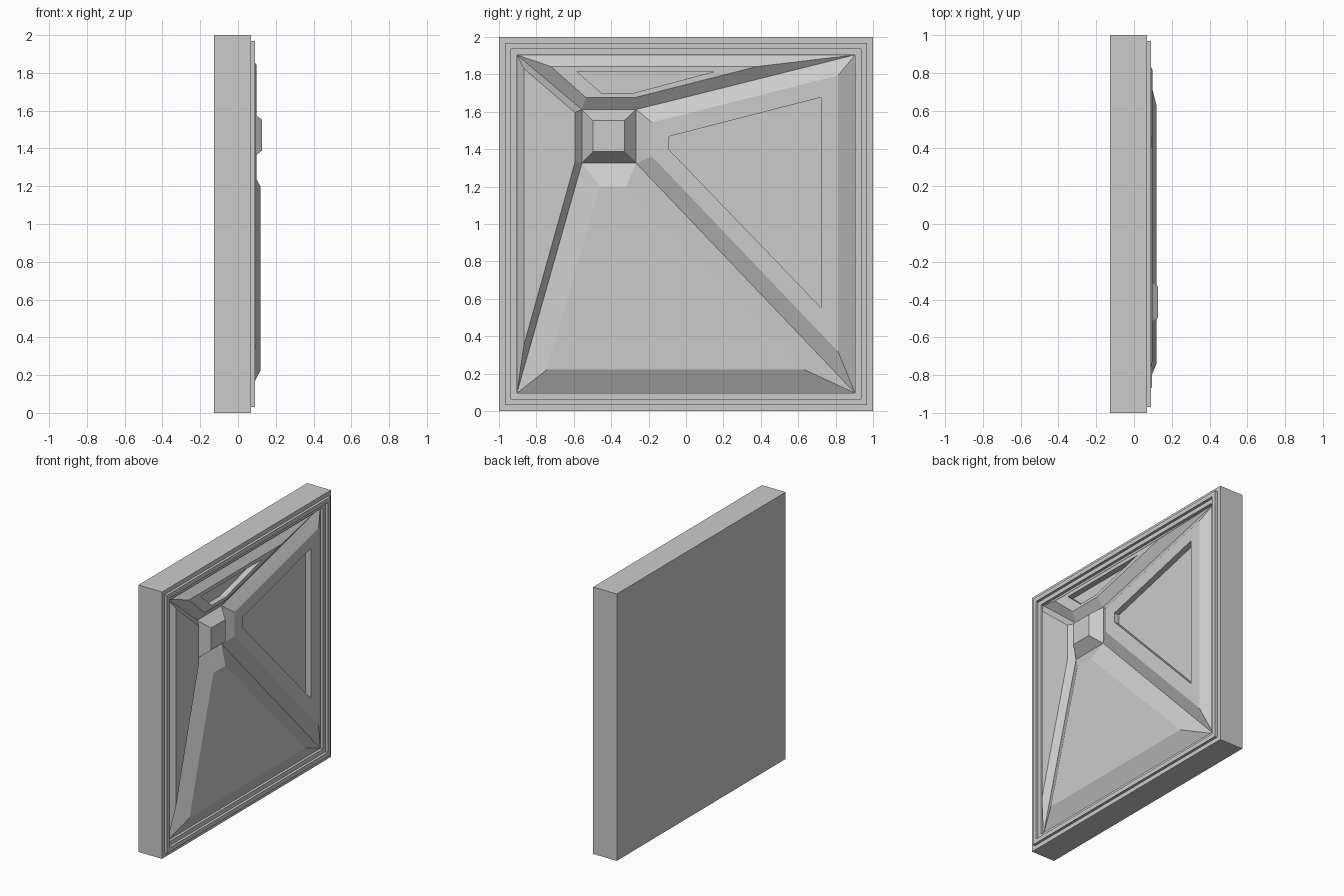
import bpy, bmesh

if "Cube" in bpy.data.objects:
    bpy.data.objects.remove(bpy.data.objects["Cube"])


def loft(name, rings, cap_start=False):
    """Join rings of (y, z) points, each at a depth x, and cap the last ring."""
    bm = bmesh.new()
    loops = [[bm.verts.new((x, y, z)) for y, z in pts] for x, pts in rings]
    for a, b in zip(loops, loops[1:]):
        n = len(a)
        for i in range(n):
            j = (i + 1) % n
            bm.faces.new((a[i], a[j], b[j], b[i]))
    bm.faces.new(loops[-1])
    if cap_start:
        bm.faces.new(loops[0][::-1])
    me = bpy.data.meshes.new(name)
    bm.to_mesh(me)
    bm.free()
    ob = bpy.data.objects.new(name, me)
    bpy.context.collection.objects.link(ob)
    return ob


def rect(y0, y1, z0, z1):
    return [(y0, z0), (y1, z0), (y1, z1), (y0, z1)]


def square(h):
    return rect(-h, h, 1 - h, 1 + h)


FLOOR = 0.05

# Slab with a stepped moulding around its front face
profile = [(-0.126, 1), (0.07, 1), (0.07, 0.968), (0.09, 0.968),
           (0.09, 0.936), (0.07, 0.936), (0.07, 0.904), (FLOOR, 0.904)]
loft("framed_slab", [(x, square(h)) for x, h in profile], cap_start=True)

# Off-centre raised stud
o = square(0.904)
i = rect(-0.556, -0.267, 1.326, 1.612)
loft("centre_stud", [(FLOOR, i), (0.126, rect(-0.497, -0.33, 1.388, 1.553))])

# Four bevelled panels between the frame corners and the stud:
# name, height, flat top outline, optional recess outline
panels = [
    ("bottom_panel", 0.118,
     [(-0.743, 0.222), (0.631, 0.222), (-0.32, 1.2), (-0.46, 1.2)], None),
    ("right_panel", 0.099,
     [(0.813, 0.318), (0.813, 1.794), (-0.182, 1.543), (-0.182, 1.361)],
     [(0.722, 0.553), (0.722, 1.677), (-0.091, 1.468), (-0.091, 1.398)]),
    ("top_panel", 0.099,
     [(0.38, 1.842), (-0.722, 1.842), (-0.535, 1.676), (-0.273, 1.676)],
     [(0.15, 1.815), (-0.583, 1.815), (-0.45, 1.698), (-0.289, 1.698)]),
    ("left_panel", 0.094,
     [(-0.866, 1.83), (-0.866, 0.356), (-0.594, 1.329), (-0.594, 1.596)], None),
]
for k, (name, height, top, recess) in enumerate(panels):
    n = (k + 1) % 4
    rings = [(FLOOR, [o[k], o[n], i[n], i[k]]), (height, top)]
    if recess:
        rings += [(height, recess), (FLOOR + 0.006, recess)]
    loft(name, rings)
